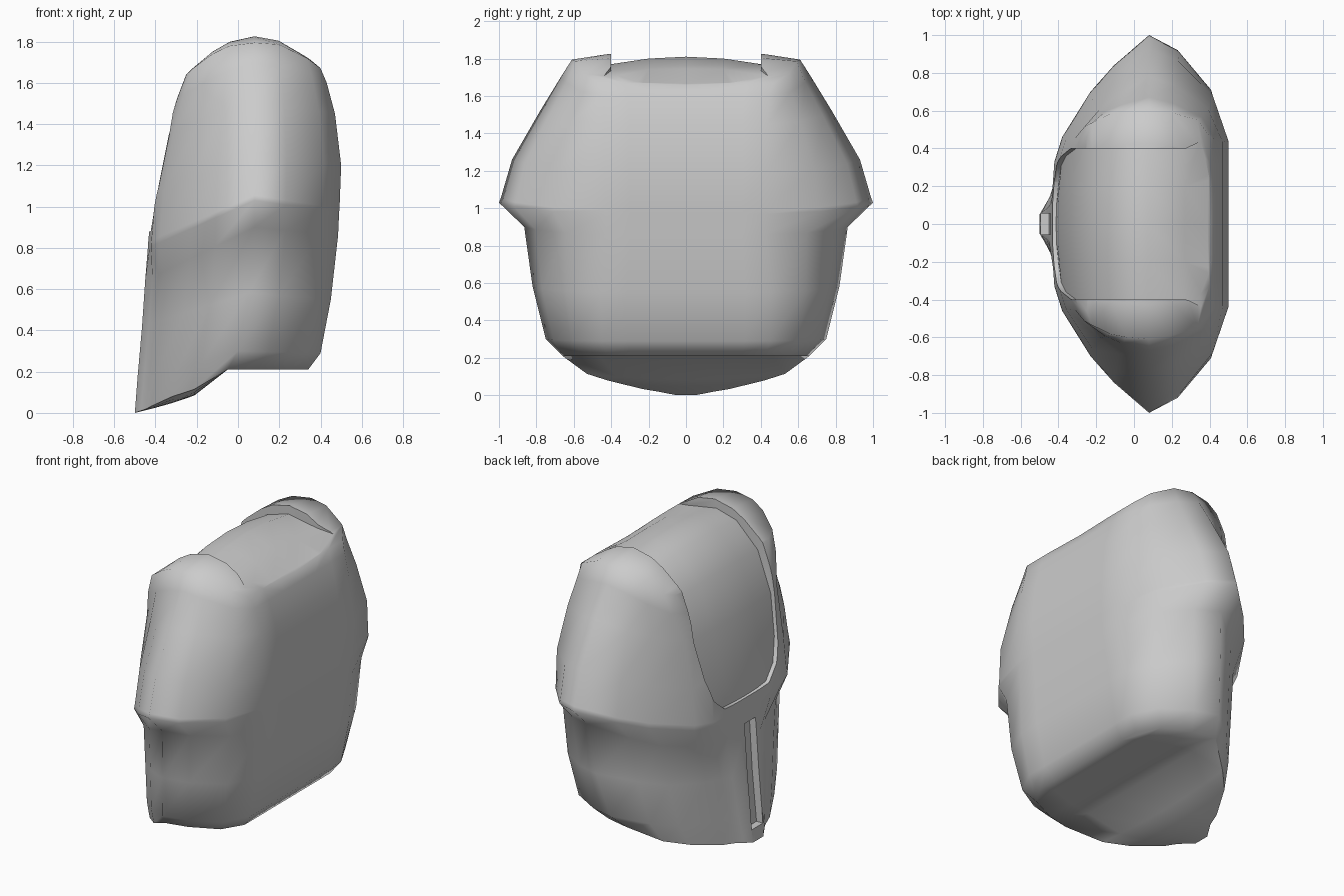
import bpy, bmesh, math
from mathutils import Vector

if "Cube" in bpy.data.objects:
    bpy.data.objects.remove(bpy.data.objects["Cube"])

# Body levels: front/ridge/back heights, front/ridge/back x, half width,
# squareness of front and back, height falloff power
LEVELS = [
    (.21, .21, .00, .34, -.05, -.50, .66, .50, -.25, .5),
    (.29, .30, .17, .40, .00, -.487, .75, .40, -.20, .8),
    (.55, .58, .42, .45, .05, -.465, .82, .30, -.12, 1),
    (.86, .90, .64, .485, .08, -.45, .865, .15, -.05, 1),
    (.97, 1.03, .80, .49, .08, -.437, 1.0, .0, .0, 1),
    (.99, 1.055, .83, .492, .08, -.435, .99, .0, .0, 1),
    (1.2, 1.26, 1.05, .50, .08, -.415, .93, .10, .05, 1),
    (1.45, 1.52, 1.35, .47, .08, -.36, .78, .30, .28, 1),
    (1.60, 1.70, 1.52, .43, .08, -.305, .67, .55, .70, 1.3),
    (1.67, 1.85, 1.63, .40, .08, -.26, .61, .80, .95, 1.75),
]
T = [1, .8, .37, 0, -.36, -.6, -.89, -.97]      # columns, front to back
WIDE = [.43, .71, .92, 1, .84, .70, .46, .33]
SQUARE = [.85, .95, .98, 1, .99, .97, .90, .78]
F = [-1, -.7, -.35, 0, .35, .7, 1]              # positions across the width


def body_point(i, j, f):
    zf, zm, zb, xf, xm, xb, w, qf, qb, p = LEVELS[i]
    t = T[j]
    q = qf if j < 4 else qb
    y = w * (WIDE[j] + (SQUARE[j] - WIDE[j]) * q) * f
    spine = i < 4                               # raised spine low on the back
    if spine and j == 6:
        t = -.82
    if j == 7:
        edge = .12 if spine else .03
        t = -1 + edge * max(0, (abs(f) - .35) / .65)
    x = xm + ((xf - xm) if t > 0 else (xm - xb)) * t
    z = zm + ((zf if t > 0 else zb) - zm) * abs(t) ** p
    if i == 0:
        z += .3 * y * y * max(0, -t)
    if i == len(LEVELS) - 1:
        z -= .15 * y * y * (1 - abs(t))
    return Vector((x, y, z))


def finish(bm, name):
    bmesh.ops.recalc_face_normals(bm, faces=bm.faces)
    me = bpy.data.meshes.new(name)
    bm.to_mesh(me)
    bm.free()
    ob = bpy.data.objects.new(name, me)
    bpy.context.collection.objects.link(ob)
    return ob


# Lofted body with gridded top and underside
bm = bmesh.new()
n, last = len(T), len(LEVELS) - 1
ring_keys = ([(0, f) for f in F] + [(j, 1) for j in range(1, n - 1)]
             + [(n - 1, f) for f in reversed(F)]
             + [(j, -1) for j in range(n - 2, 0, -1)])
V = {}
for i in range(last + 1):
    for k in ring_keys:
        V[i, k] = bm.verts.new(body_point(i, *k))
for i in range(last):
    for a, b in zip(ring_keys, ring_keys[1:] + ring_keys[:1]):
        bm.faces.new((V[i, a], V[i, b], V[i + 1, b], V[i + 1, a]))
for i in (0, last):
    for j in range(n):
        for f in F:
            if (i, (j, f)) not in V:
                V[i, (j, f)] = bm.verts.new(body_point(i, j, f))
    for j in range(n - 1):
        for f, g in zip(F, F[1:]):
            bm.faces.new([V[i, k] for k in ((j, f), (j, g), (j + 1, g), (j + 1, f))])
body = finish(bm, "torso_shell")


def carve(name, path, reach):
    """Cut a curved channel; path holds x, z, half width, edge drop."""
    bm = bmesh.new()
    rings = []
    for x, z, hw, d in path:
        out = Vector((x - .08, 0, (z - 1.2) if z > 1.2 else 0)).normalized()
        fs = (-1, -.5, 0, .5, 1)
        base = Vector((x, 0, z))
        floor = [base - out * d * f * f + Vector((0, hw * f, 0)) for f in fs]
        roof = [base + out * reach + Vector((0, hw * f, 0)) for f in reversed(fs)]
        rings.append([bm.verts.new(p) for p in floor + roof])
    for r, s in zip(rings, rings[1:]):
        for k in range(10):
            m = (k + 1) % 10
            bm.faces.new((r[k], r[m], s[m], s[k]))
    for r in (rings[0], rings[-1]):
        bm.faces.new(r)
    cutter = finish(bm, name)
    cutter.hide_render = True
    mod = body.modifiers.new(name, 'BOOLEAN')
    mod.operation, mod.solver, mod.object = 'DIFFERENCE', 'EXACT', cutter
    bpy.context.view_layer.objects.active = body
    bpy.ops.object.modifier_apply(modifier=mod.name)
    bpy.data.objects.remove(cutter)


# Recessed panel running over the top and down the back
carve("panel_cutter", [
    (.50, 1.62, .50, -.03), (.39, 1.665, .46, -.03), (.27, 1.745, .40, .01),
    (.07, 1.81, .40, .04), (-.08, 1.77, .40, .04), (-.235, 1.61, .40, .03),
    (-.335, 1.35, .40, .03), (-.385, 1.10, .36, .025), (-.405, .96, .31, .02),
    (-.413, .88, .22, .015)], .3)

# Narrow vertical slot low on the back
carve("slot_cutter", [(-.45, .08, .055, 0), (-.42, .40, .055, 0),
                      (-.40, .73, .055, 0)], .3)

bpy.ops.object.select_all(action='DESELECT')
body.select_set(True)
bpy.context.view_layer.objects.active = body
bpy.ops.object.shade_smooth_by_angle(angle=math.radians(70))
